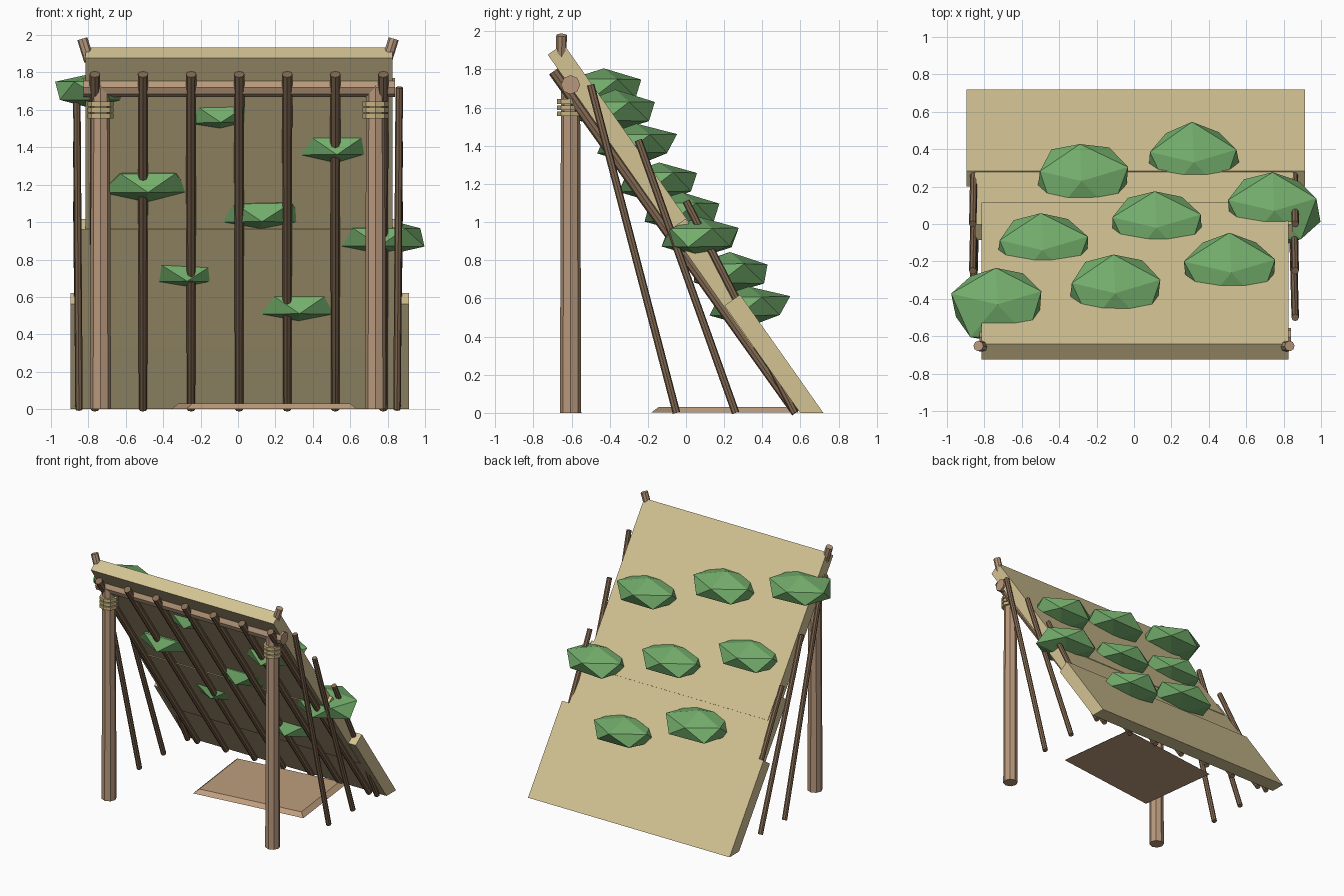
import bpy, bmesh, math, random
from mathutils import Vector, Matrix

if "Cube" in bpy.data.objects:
    bpy.data.objects.remove(bpy.data.objects["Cube"], do_unlink=True)


def material(name, rgb):
    lin = [((c / 255 + 0.055) / 1.055) ** 2.4 for c in rgb] + [1]
    m = bpy.data.materials.new(name)
    m.use_nodes = True
    m.diffuse_color = lin
    m.node_tree.nodes["Principled BSDF"].inputs["Base Color"].default_value = lin
    return m


STRAW = material("straw", (212, 196, 148))
WOOD = material("light wood", (184, 153, 124))
POLE = material("dark wood", (134, 108, 84))
ROPE = material("rope", (200, 180, 130))
MAT = material("mat wood", (190, 158, 126))
LEAF = material("leaf green", (116, 174, 108))


def finish(name, bm, mat):
    bmesh.ops.recalc_face_normals(bm, faces=bm.faces)
    mesh = bpy.data.meshes.new(name)
    bm.to_mesh(mesh)
    bm.free()
    mesh.materials.append(mat)
    obj = bpy.data.objects.new(name, mesh)
    bpy.context.collection.objects.link(obj)
    return obj


def rod(name, a, b, r, mat, r2=None, sides=8):
    """Straight round pole from a to b."""
    a, b = Vector(a), Vector(b)
    bm = bmesh.new()
    bmesh.ops.create_cone(bm, cap_ends=True, segments=sides, radius1=r,
                          radius2=r2 or r, depth=(b - a).length)
    turn = (b - a).to_track_quat('Z', 'Y').to_matrix().to_4x4()
    bm.transform(Matrix.Translation((a + b) / 2) @ turn)
    return finish(name, bm, mat)


# Sloping roof: each panel is a side profile pushed across the width
SLOPE = 1.42
NORMAL = Vector((0.82, 0.577))
THICK = 0.1


def roof_y(z):
    return 0.72 - z / SLOPE


def panel(name, x0, x1, z0, z1, sink):
    low = Vector((roof_y(z0), z0)) - NORMAL * sink
    high = Vector((roof_y(z1), z1)) - NORMAL * sink
    under = low - NORMAL * THICK
    if z0 == 0:
        under = Vector((low.x - THICK / NORMAL.x, 0))
    profile = [low, high, high - NORMAL * THICK, under]
    bm = bmesh.new()
    face = bm.faces.new([bm.verts.new((x0, p.x, p.y)) for p in profile])
    new = bmesh.ops.extrude_face_region(bm, geom=[face])["geom"]
    bmesh.ops.translate(bm, vec=(x1 - x0, 0, 0),
                        verts=[v for v in new if isinstance(v, bmesh.types.BMVert)])
    return finish(name, bm, STRAW)


panel("roof_panel_bottom", -0.895, 0.915, 0, 0.62, 0)
panel("roof_panel_middle", -0.85, 0.85, 0.4, 1.02, 0.005)
panel("roof_panel_top", -0.815, 0.825, 0.86, 1.935, 0)

# Front posts with rope lashings, and stakes at the top corners
for side, label in ((-1, "right"), (1, "left")):
    x = 0.735 * side
    rod(f"post_{label}", (x, -0.605, 0), (x, -0.605, 1.73), 0.056, WOOD, 0.05)
    for i in range(3):
        z = 1.555 + i * 0.032
        rod(f"lashing_{label}_{i}", (x, -0.605, z), (x, -0.605, z + 0.025), 0.07, ROPE)
    rod(f"corner_stake_{label}", (0.795 * side, -0.655, 1.86),
        (0.832 * side, -0.652, 1.98), 0.028, WOOD)

# Ridge beam
rod("ridge_beam", (-0.825, -0.605, 1.72), (0.84, -0.605, 1.72), 0.05, WOOD)

# Rafters under the roof
for i in range(7):
    x = -0.765 + i * 0.257
    rod(f"rafter_{i}", (x, 0.575, 0), (x, -0.695, 1.79), 0.022, POLE, 0.028)

# Slanting side poles
for side, label in ((-1, "right"), (1, "left")):
    for i, (y0, y1, top) in enumerate(((-0.05, -0.5, 1.72), (0.26, -0.25, 1.43),
                                       (0.57, 0.0, 1.11))):
        rod(f"side_pole_{label}_{i}", (0.85 * side, y0, 0),
            (0.862 * side, y1, top), 0.02, POLE)

# Ground mat with sloped rim
bm = bmesh.new()
bmesh.ops.create_cube(bm, size=1)
for v in bm.verts:
    inset = 0.035 if v.co.z > 0 else 0
    v.co = Vector((v.co.x * (0.92 - 2 * inset), v.co.y * (0.67 - 2 * inset),
                   0.03 if v.co.z > 0 else 0.001))
bm.transform(Matrix.Translation((0.14, 0.205, 0)) @ Matrix.Rotation(math.radians(7), 4, 'Z'))
finish("ground_mat", bm, MAT)

# Leafy clumps pushed through the roof
random.seed(4)
clumps = [(-0.73, -0.43, 1.70), (-0.10, -0.37, 1.58), (0.52, -0.26, 1.41),
          (-0.49, -0.14, 1.21), (0.12, -0.02, 1.05), (0.75, 0.07, 0.92),
          (-0.28, 0.23, 0.73), (0.32, 0.33, 0.56)]
for i, spot in enumerate(clumps):
    bm = bmesh.new()
    bmesh.ops.create_icosphere(bm, subdivisions=1, radius=1)
    bm.transform(Matrix.Rotation(0.35, 4, 'Z'))
    for v in bm.verts:
        v.co *= random.uniform(0.94, 1.08)
        v.co = Vector((v.co.x * 0.275, v.co.y * 0.225, v.co.z * 0.108))
    finish(f"leaf_clump_{i}", bm, LEAF).location = spot
